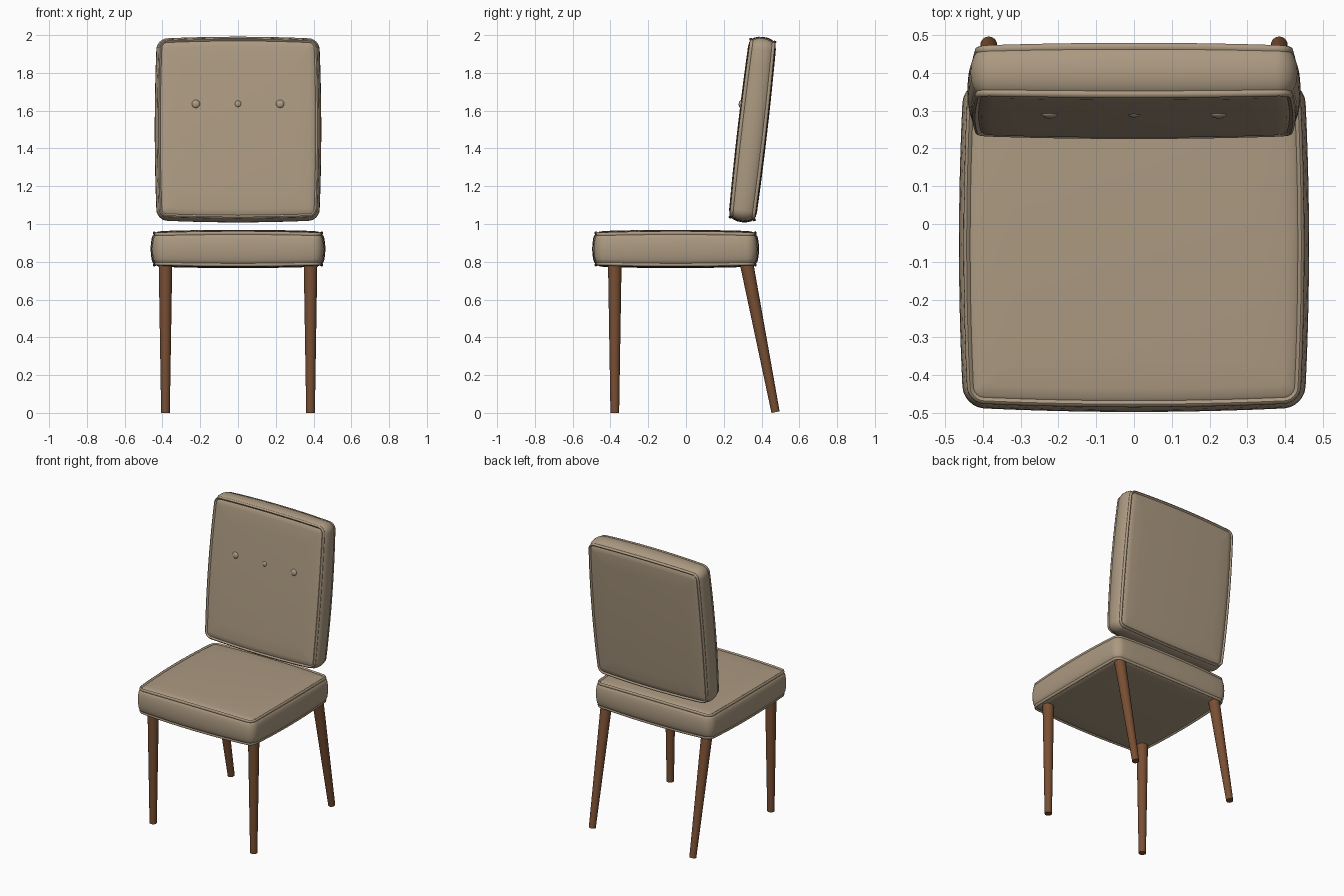
import bpy, bmesh, math
from mathutils import Vector, Matrix

if "Cube" in bpy.data.objects:
    bpy.data.objects.remove(bpy.data.objects["Cube"])


def material(name, rgb):
    m = bpy.data.materials.new(name)
    m.diffuse_color = (*rgb, 1)
    m.use_nodes = True
    m.node_tree.nodes["Principled BSDF"].inputs["Base Color"].default_value = m.diffuse_color
    return m


fabric = material("beige_fabric", (0.41, 0.32, 0.22))
wood = material("brown_wood", (0.19, 0.078, 0.033))


def finish(name, bm, mat, matrix, angle=40):
    bmesh.ops.recalc_face_normals(bm, faces=bm.faces)
    mesh = bpy.data.meshes.new(name)
    bm.to_mesh(mesh)
    bm.free()
    obj = bpy.data.objects.new(name, mesh)
    bpy.context.collection.objects.link(obj)
    obj.matrix_world = matrix
    mesh.materials.append(mat)
    bpy.ops.object.select_all(action='DESELECT')
    obj.select_set(True)
    bpy.context.view_layer.objects.active = obj
    bpy.ops.object.shade_smooth_by_angle(angle=math.radians(angle))
    return obj


def outline(hx, hy, r, arc=6, side=10):
    """Rounded rectangle with subdivided straight sides."""
    corners = []
    for k, (sx, sy) in enumerate([(1, 1), (-1, 1), (-1, -1), (1, -1)]):
        c = Vector((sx * (hx - r), sy * (hy - r)))
        corners.append([c + r * Vector((math.cos(a), math.sin(a)))
                        for a in [math.pi / 2 * (k + i / arc) for i in range(arc + 1)]])
    pts = []
    for k in range(4):
        pts += corners[k]
        a, b = corners[k][-1], corners[(k + 1) % 4][0]
        pts += [a.lerp(b, i / side) for i in range(1, side)]
    return pts


def cushion(name, hx, hy, hz, puff_side, puff_cap, matrix):
    """Box cushion with piped seams and softly puffed faces."""
    # half profile as (inset, height), from the mid band to the cap
    half = [(0.002, hz * 0.35), (0.006, hz - 0.030), (0.010, hz - 0.020), (0.015, hz - 0.014),
            (0.012, hz - 0.008), (0.014, hz - 0.001), (0.020, hz + 0.002),
            (0.026, hz - 0.002), (0.029, hz - 0.005), (0.036, hz - 0.001), (0.06, hz + 0.002)]
    profile = [(d, -z) for d, z in reversed(half)] + [(0, 0)] + half
    bm = bmesh.new()

    def puff(x, y, z):
        u, v = min(1, abs(x / hx)), min(1, abs(y / hy))
        return bm.verts.new((x + math.copysign(puff_side, x) * (1 - v * v) * u,
                             y + math.copysign(puff_side, y) * (1 - u * u) * v,
                             z + z / hz * puff_cap * (1 - 0.5 * (u * u + v * v))))

    rings = [[puff(p.x, p.y, z) for p in outline(hx - d, hy - d, max(0.055 - d, 0.012))]
             for d, z in profile]
    # shrinking rings continue across both caps
    d, z = profile[-1]
    inner = outline(hx - d, hy - d, 0.012)
    scales = (0.8, 0.55, 0.3, 0.1)
    rings = ([[puff(p.x * s, p.y * s, -z) for p in inner] for s in reversed(scales)] + rings +
             [[puff(p.x * s, p.y * s, z) for p in inner] for s in scales])
    n = len(inner)
    for a, b in zip(rings, rings[1:]):
        for i in range(n):
            j = (i + 1) % n
            bm.faces.new((a[i], a[j], b[j], b[i]))
    bm.faces.new(rings[0])
    bm.faces.new(rings[-1])
    return finish(name, bm, fabric, matrix, 50)


def leg(name, top, bottom, r_top, r_bottom):
    top, bottom = Vector(top), Vector(bottom)
    axis = top - bottom
    bm = bmesh.new()
    bmesh.ops.create_cone(bm, cap_ends=True, segments=24, radius1=r_bottom,
                          radius2=r_top, depth=axis.length)
    turn = axis.to_track_quat('Z', 'Y').to_matrix().to_4x4()
    finish(name, bm, wood, Matrix.Translation((top + bottom) / 2) @ turn)


# Seat cushion
cushion("seat", 0.451, 0.43, 0.083, 0.012, 0.016, Matrix.Translation((0, -0.055, 0.868)))

# Leaning backrest: local z points to the front, local y points up
lean = math.radians(6.6)
back = Matrix.Translation((0, 0.352, 1.5)) @ Matrix.Rotation(math.pi / 2 - lean, 4, 'X')
cushion("backrest", 0.43, 0.483, 0.064, 0.011, 0.013, back)

# Buttons on the backrest
for label, x, r in (("left", -0.223, 0.022), ("middle", 0, 0.018), ("right", 0.223, 0.022)):
    bm = bmesh.new()
    bmesh.ops.create_uvsphere(bm, u_segments=20, v_segments=12, radius=r)
    spot = back @ Matrix.Translation((x, 0.128, 0.075)) @ Matrix.Diagonal((1, 1, 0.6, 1))
    finish(label + "_button", bm, fabric, spot)

# Tapered legs: upright at the front, raked at the back
for side, sx in (("left", -1), ("right", 1)):
    x = 0.384 * sx
    leg("front_leg_" + side, (x, -0.377, 0.80), (x, -0.377, 0), 0.036, 0.023)
    leg("back_leg_" + side, (x, 0.317, 0.81), (x, 0.474, 0.004), 0.036, 0.022)
